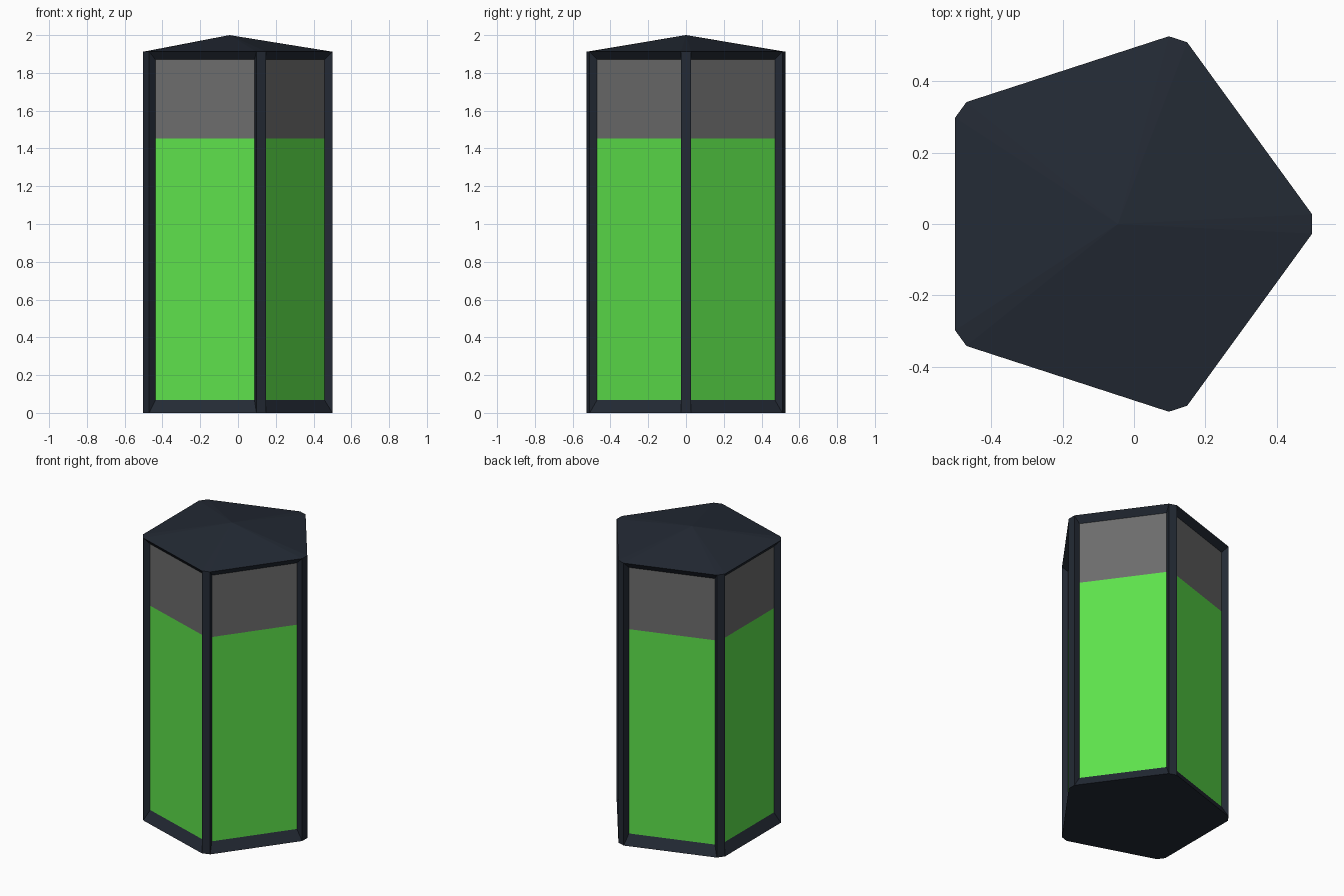
import bpy, bmesh
from math import cos, sin, radians
from mathutils import Vector

if "Cube" in bpy.data.objects:
    bpy.data.objects.remove(bpy.data.objects["Cube"])

CX, R, HALF = -0.045, 0.545, 0.027        # pentagon centre, corner distance, half corner flat
RIM, APEX = 1.912, 2.0                    # roof edge and tip heights
SIDE, DEPTH = 0.023, 0.036                # pane inset and recess depth
LOW, FILL, HIGH = 0.069, 1.452, 1.87      # pane bottom, fill level, pane top


def material(name, rgb):
    m = bpy.data.materials.new(name)
    m.diffuse_color = (*rgb, 1)
    m.use_nodes = True
    m.node_tree.nodes["Principled BSDF"].inputs["Base Color"].default_value = m.diffuse_color
    return m


def add_object(name, faces, mat):
    """Build an object from a list of polygons, welding shared corners."""
    bm = bmesh.new()
    for pts in faces:
        bm.faces.new([bm.verts.new(p) for p in pts])
    bmesh.ops.remove_doubles(bm, verts=bm.verts, dist=1e-5)
    me = bpy.data.meshes.new(name)
    bm.to_mesh(me)
    bm.free()
    me.materials.append(mat)
    ob = bpy.data.objects.new(name, me)
    bpy.context.collection.objects.link(ob)
    return ob


def at(p, z):
    return Vector((p.x, p.y, z))


# Pentagon outline with cut corners, counter-clockwise
outline = []
for i in range(5):
    a = radians(72 * i)
    for s in (-HALF, HALF):
        outline.append(Vector((CX + R * cos(a) - s * sin(a), R * sin(a) + s * cos(a), 0)))

frame, liquid, glass, roof = [], [], [], []
tip = Vector((CX, 0, APEX))
for i in range(10):
    p, q = outline[i], outline[(i + 1) % 10]
    roof.append([at(p, RIM), at(q, RIM), tip])
    if i % 2 == 0:
        # Flat outer face of a corner post
        frame.append([at(p, 0), at(q, 0), at(q, RIM), at(p, RIM)])
        continue
    # Recessed window with sloping surround
    t = (q - p).normalized()
    inward = Vector((-t.y, t.x, 0)) * DEPTH
    a, b = p + t * SIDE + inward, q - t * SIDE + inward
    outer = [at(p, 0), at(q, 0), at(q, RIM), at(p, RIM)]
    inner = [at(a, LOW), at(b, LOW), at(b, HIGH), at(a, HIGH)]
    for k in range(4):
        n = (k + 1) % 4
        frame.append([outer[k], outer[n], inner[n], inner[k]])
    liquid.append([at(a, LOW), at(b, LOW), at(b, FILL), at(a, FILL)])
    glass.append([at(a, FILL), at(b, FILL), at(b, HIGH), at(a, HIGH)])

# Underside of the base
frame.append(list(reversed(outline)))

dark = material("dark_metal", (0.017, 0.023, 0.035))
add_object("frame", frame, dark)
add_object("roof", roof, dark)
add_object("filled_panes", liquid, material("green", (0.11, 0.75, 0.07)))
add_object("empty_panes", glass, material("grey_glass", (0.15, 0.15, 0.15)))
